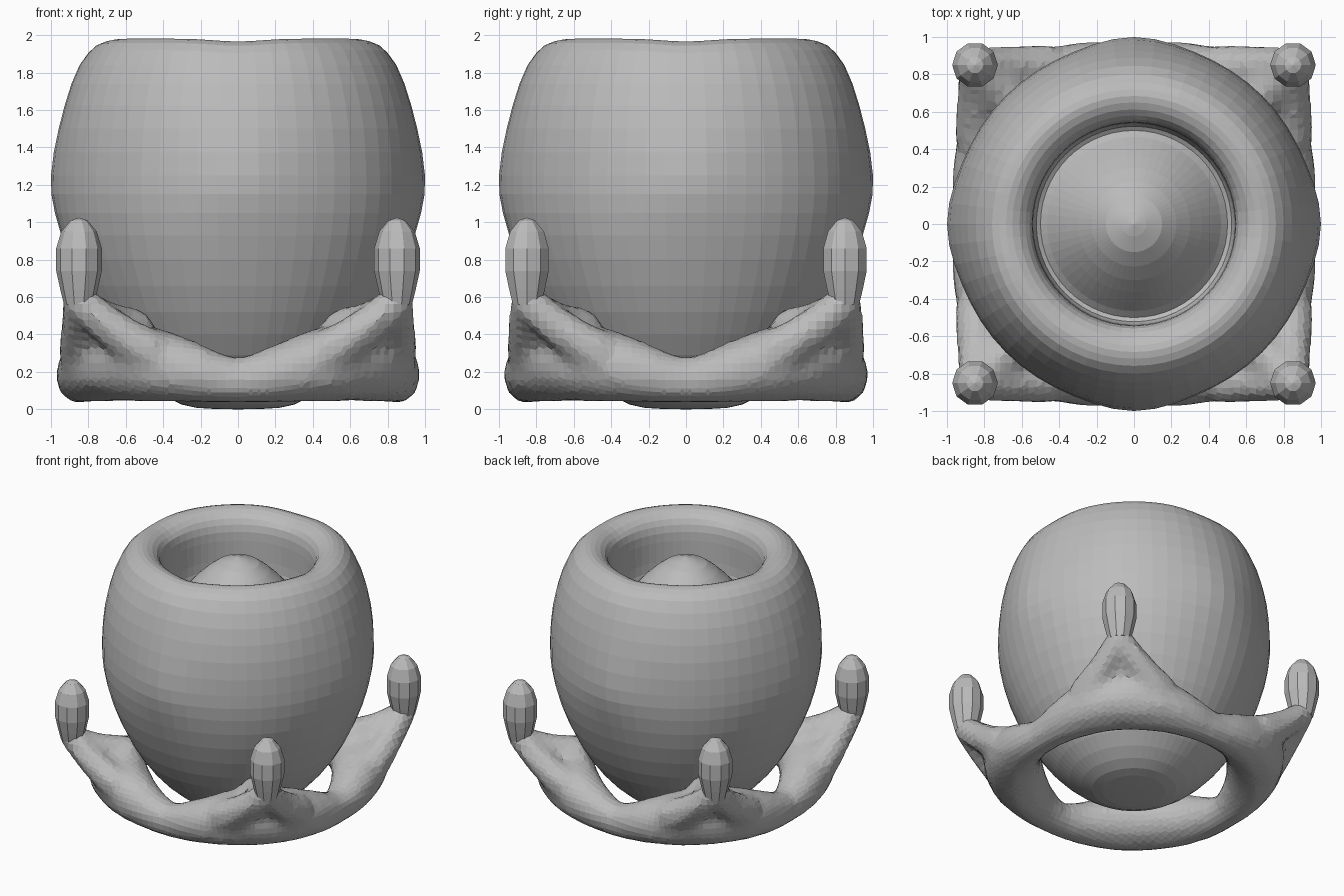
import bpy, bmesh, math
from mathutils import Vector, Matrix

cube = bpy.data.objects.get("Cube")
if cube:
    bpy.data.objects.remove(cube, do_unlink=True)

# Single stone grey for every part
stone = bpy.data.materials.new("stone_grey")
stone.use_nodes = True
colour = (0.5, 0.5, 0.5, 1)
stone.diffuse_color = colour
stone.node_tree.nodes["Principled BSDF"].inputs["Base Color"].default_value = colour


def finish(name, bm):
    """Turn a bmesh into a named, coloured object."""
    bmesh.ops.recalc_face_normals(bm, faces=bm.faces)
    mesh = bpy.data.meshes.new(name)
    bm.to_mesh(mesh)
    bm.free()
    mesh.materials.append(stone)
    obj = bpy.data.objects.new(name, mesh)
    bpy.context.collection.objects.link(obj)
    return obj


def smooth_profile(points, steps):
    """Catmull-Rom resampling of a 2D profile."""
    pts = [Vector(p) for p in points]
    ext = [pts[0]] + pts + [pts[-1]]
    out = []
    for a, b, c, d in zip(ext, ext[1:], ext[2:], ext[3:]):
        for s in range(steps):
            t = s / steps
            out.append(b + (c - a) * t / 2 + (a * 2 - b * 5 + c * 4 - d) * t * t / 2
                       + (b * 3 - a - c * 3 + d) * t ** 3 / 2)
    return out + [pts[-1]]


def lathe(profile, segments, centre=(0, 0), shape=None):
    """Revolve (radius, height) points whose two ends lie on the axis."""
    bm = bmesh.new()
    rings = []
    for r, z in profile[1:-1]:
        ring = []
        for i in range(segments):
            a = math.tau * i / segments
            rr, zz = shape(r, z, a) if shape else (r, z)
            ring.append(bm.verts.new((centre[0] + rr * math.cos(a),
                                      centre[1] + rr * math.sin(a), zz)))
        rings.append(ring)
    for low, high in zip(rings, rings[1:]):
        for i in range(segments):
            j = (i + 1) % segments
            bm.faces.new((low[i], low[j], high[j], high[i]))
    for ring, end in ((rings[0], profile[0]), (rings[-1], profile[-1])):
        tip = bm.verts.new((*centre, end[1]))
        for i in range(segments):
            bm.faces.new((ring[i], ring[(i + 1) % segments], tip))
    return bm


# Bowl: rounded outside, thick rim, well with a domed floor
def bowl_shape(r, z, a):
    axis = abs(math.cos(2 * a)) ** 6 if math.cos(2 * a) > 0 else 0
    axis = max(abs(math.cos(a)), abs(math.sin(a))) ** 30
    if r > 0.6:
        r += 0.03 * axis * math.exp(-((z - 1.22) / 0.25) ** 2)
    if z > 1.9 and r > 0.4:
        z -= 0.015 * axis
    return r, z


outside = [(0, 0), (0.15, 0.003), (0.3, 0.025), (0.46, 0.12), (0.63, 0.29), (0.78, 0.52),
           (0.9, 0.8), (0.96, 1.05), (0.97, 1.25), (0.95, 1.5), (0.89, 1.74),
           (0.8, 1.92), (0.72, 1.975)]
inside = [(0.65, 1.975), (0.58, 1.93), (0.545, 1.84), (0.54, 1.7), (0.535, 1.55), (0.5, 1.49),
          (0.42, 1.58), (0.3, 1.72), (0.15, 1.85), (0, 1.9)]
finish("bowl", lathe(smooth_profile(outside + inside, 2), 56, shape=bowl_shape))

# Cradle: chains of overlapping balls fused into one organic body
cradle = bmesh.new()


def ball(pos, radius):
    bmesh.ops.create_icosphere(cradle, subdivisions=2, radius=radius,
                               matrix=Matrix.Translation(pos))


def limb(start, end, r0, r1, sag=0):
    for i in range(9):
        t = i / 8
        pos = Vector(start).lerp(Vector(end), t)
        pos.z -= sag * math.sin(math.pi * t)
        ball(pos, r0 + (r1 - r0) * t)


# Ring under the bowl, thicker and higher toward the corners
for i in range(80):
    a = math.tau * i / 80
    c = abs(math.sin(2 * a)) ** 1.5
    rad = 0.845 + 0.02 * c
    ball((rad * math.cos(a), rad * math.sin(a), 0.155 + 0.1 * c), 0.128 + 0.09 * c)

# Tent of arms at each corner, carrying a finger
prong = [(0, 0.54), (0.08, 0.56), (0.1, 0.64), (0.122, 0.74), (0.122, 0.86),
         (0.095, 0.95), (0.045, 1.01), (0, 1.025)]
for sx in (-1, 1):
    for sy in (-1, 1):
        top = (sx * 0.85, sy * 0.85, 0.58)
        limb(top, (sx * 0.84, sy * 0.48, 0.31), 0.095, 0.125, 0.02)
        limb(top, (sx * 0.48, sy * 0.84, 0.31), 0.095, 0.125, 0.02)
        limb(top, (sx * 0.57, sy * 0.57, 0.42), 0.085, 0.13, 0.02)
        side = ("back" if sy > 0 else "front") + ("_left" if sx > 0 else "_right")
        finish(side + "_prong", lathe(prong, 10, (sx * 0.85, sy * 0.85)))

base = finish("cradle", cradle)
fuse = base.modifiers.new("fuse", "REMESH")
fuse.mode = "VOXEL"
fuse.voxel_size = 0.045
soften = base.modifiers.new("soften", "SMOOTH")
soften.factor = 0.5
soften.iterations = 2
